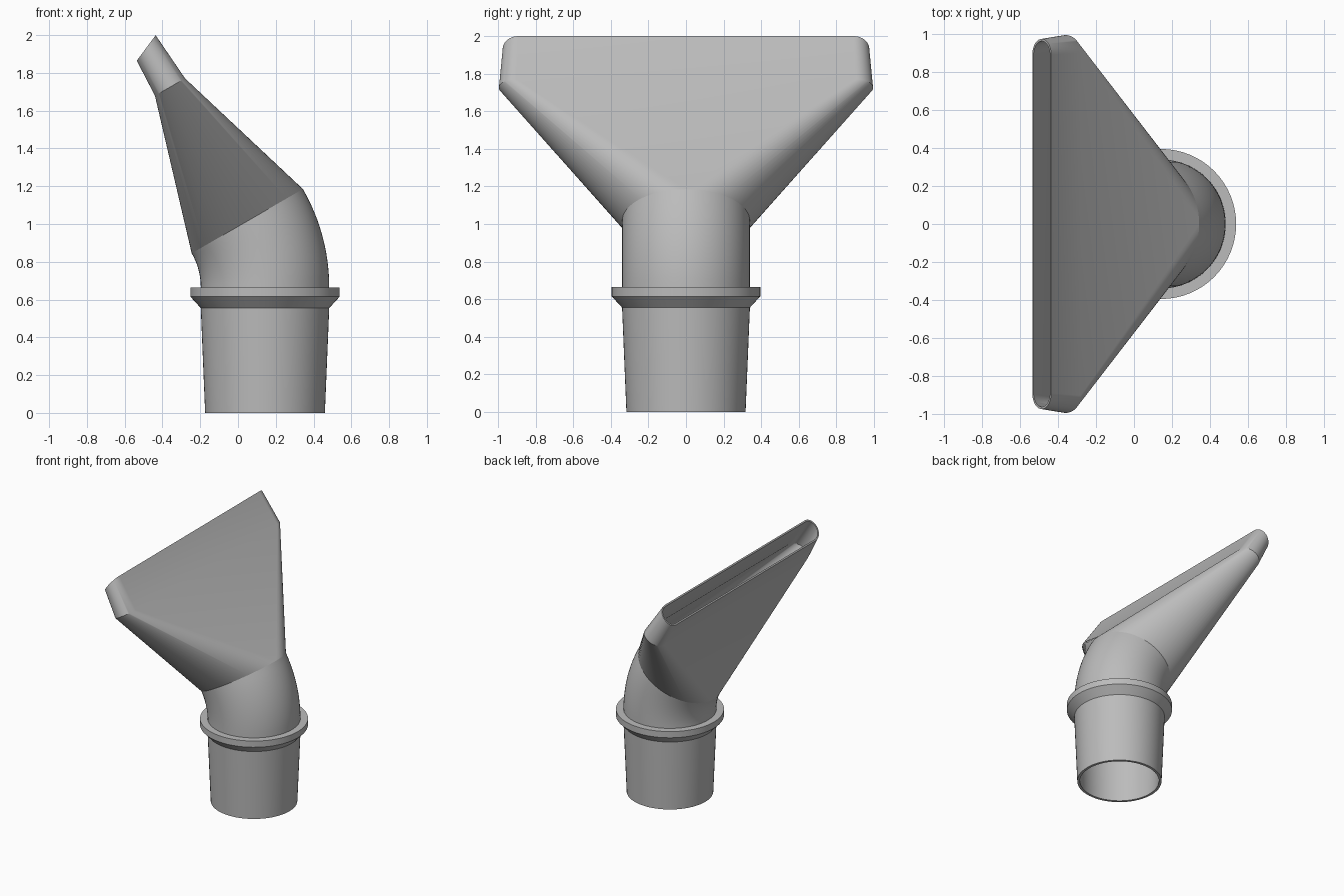
import bpy
import bmesh
from math import cos, sin, pi, radians

cube = bpy.data.objects.get("Cube")
if cube:
    bpy.data.objects.remove(cube, do_unlink=True)

grey = bpy.data.materials.new("plain grey")
grey.use_nodes = True
colour = (0.5, 0.5, 0.5, 1)
grey.diffuse_color = colour
grey.node_tree.nodes["Principled BSDF"].inputs["Base Color"].default_value = colour

HALF = 32          # segments per half ring
AXIS_X = 0.143     # centre of the upright pipe
PIPE_R = 0.34
BEND_R = 0.70
BEND = radians(30)
COLLAR_TOP = 0.665


def ring(x, z, tilt, radius, half_width=None):
    """Round or slot-shaped section, tilted about y."""
    offset = (half_width or radius) - radius
    points = []
    for side in (1, -1):
        for i in range(HALF + 1):
            a = pi * (i if side == 1 else HALF - i) / HALF
            u = radius * cos(a)
            points.append((x + u * cos(tilt), side * (offset + radius * sin(a)), z + u * sin(tilt)))
    return points


def loft(name, rings):
    """Skin a closed loop of sections: up the outside, down the inside."""
    bm = bmesh.new()
    loops = [[bm.verts.new(p) for p in r] for r in rings]
    for k, low in enumerate(loops):
        high = loops[(k + 1) % len(loops)]
        for i in range(len(low)):
            j = (i + 1) % len(low)
            bm.faces.new((low[i], low[j], high[j], high[i]))
    bmesh.ops.remove_doubles(bm, verts=bm.verts, dist=0.00001)
    bmesh.ops.recalc_face_normals(bm, faces=bm.faces)
    mesh = bpy.data.meshes.new(name)
    bm.to_mesh(mesh)
    bm.free()
    mesh.materials.append(grey)
    obj = bpy.data.objects.new(name, mesh)
    bpy.context.collection.objects.link(obj)
    bpy.ops.object.select_all(action="DESELECT")
    obj.select_set(True)
    bpy.context.view_layer.objects.active = obj
    bpy.ops.object.shade_smooth_by_angle(angle=radians(25))
    return obj


# Tapered connector pipe with its flared collar
profile = [(0.317, 0), (PIPE_R, 0.555), (0.395, 0.615), (0.395, COLLAR_TOP),
           (PIPE_R - 0.02, COLLAR_TOP), (0.297, 0)]
loft("connector_pipe", [ring(AXIS_X, z, 0, r) for r, z in profile])


# Curved elbow
def bend_ring(t, radius):
    return ring(AXIS_X - BEND_R * (1 - cos(t)), COLLAR_TOP + BEND_R * sin(t), t, radius)


angles = [BEND * i / 12 for i in range(13)]
loft("elbow", [bend_ring(t, PIPE_R) for t in angles]
     + [bend_ring(t, PIPE_R - 0.02) for t in reversed(angles)])


# Fan-shaped nozzle: round throat, wide slot, slanted lip
def nozzle_rings(wall):
    return [bend_ring(BEND, PIPE_R - wall * 1.6),
            ring(-0.36, 1.725, BEND, 0.092 - wall, 0.995 - wall),
            ring(-0.486, 1.932, radians(53.5), 0.084 - wall, 0.975 - wall)]


loft("fan_nozzle", nozzle_rings(0) + nozzle_rings(0.012)[::-1])
